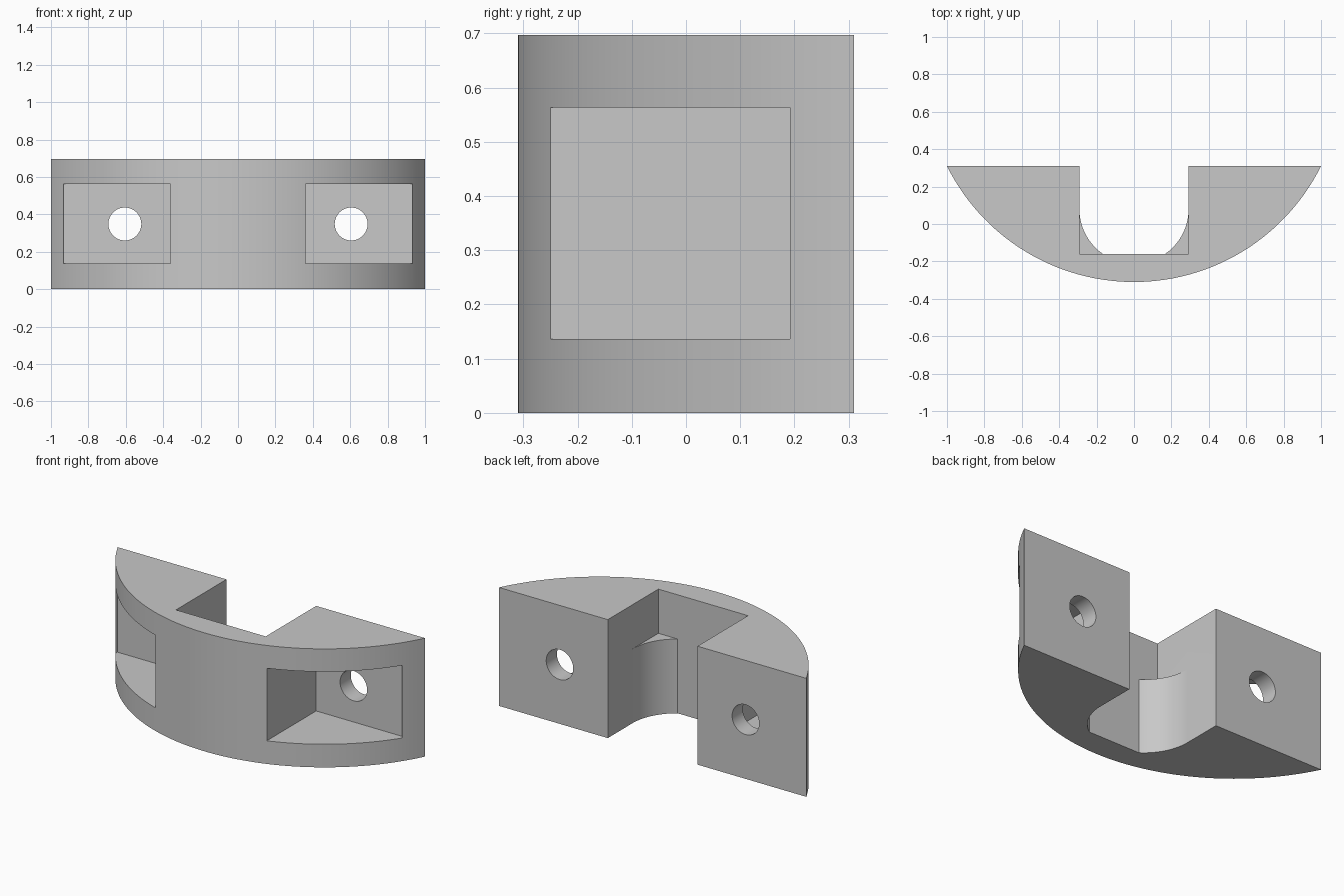
import bpy
import bmesh
from math import sin, cos, asin, pi, hypot

cube = bpy.data.objects.get("Cube")
if cube:
    bpy.data.objects.remove(cube, do_unlink=True)

HEIGHT = 0.697
BACK, FRONT = 0.31, -0.31
SLOT_HALF, SLOT_FLOOR = 0.292, -0.16

grey = bpy.data.materials.new("light grey")
grey.use_nodes = True
colour = (0.58, 0.58, 0.58, 1)
grey.diffuse_color = colour
grey.node_tree.nodes["Principled BSDF"].inputs["Base Color"].default_value = colour


def prism(name, outline, z0, z1):
    """Extrude a plan outline from z0 up to z1."""
    bm = bmesh.new()
    face = bm.faces.new([bm.verts.new((x, y, z0)) for x, y in outline])
    top = bmesh.ops.extrude_face_region(bm, geom=[face])["geom"]
    verts = [v for v in top if isinstance(v, bmesh.types.BMVert)]
    bmesh.ops.translate(bm, verts=verts, vec=(0, 0, z1 - z0))
    bmesh.ops.recalc_face_normals(bm, faces=bm.faces)
    mesh = bpy.data.meshes.new(name)
    bm.to_mesh(mesh)
    bm.free()
    mesh.materials.append(grey)
    obj = bpy.data.objects.new(name, mesh)
    bpy.context.collection.objects.link(obj)
    return obj


def box(name, x0, x1, y0, y1, z0, z1):
    return prism(name, [(x0, y0), (x1, y0), (x1, y1), (x0, y1)], z0, z1)


def cut(body, cutter):
    """Subtract the cutter from the body, then discard it."""
    cutter.hide_render = True
    mod = body.modifiers.new(cutter.name, 'BOOLEAN')
    mod.operation = 'DIFFERENCE'
    mod.solver = 'EXACT'
    mod.object = cutter
    bpy.context.view_layer.objects.active = body
    bpy.ops.object.modifier_apply(modifier=mod.name)
    bpy.data.objects.remove(cutter, do_unlink=True)


# Body: circular segment with a flat back
depth = BACK - FRONT
radius = (1 + depth * depth) / (2 * depth)
centre_y = FRONT + radius
half_angle = asin(1 / radius)
steps = 96
arc = []
for i in range(steps + 1):
    a = half_angle * (2 * i / steps - 1)
    arc.append((radius * sin(a), centre_y - radius * cos(a)))
body = prism("curved_bracket", arc, 0, HEIGHT)

# Square upper slot
LEDGE = 0.437
cut(body, box("upper_slot", -SLOT_HALF, SLOT_HALF, SLOT_FLOOR, 0.6, LEDGE, 1))

# Lower slot: round bottom cut off flat at the slot floor
round_y = 0.08
flat_angle = asin((round_y - SLOT_FLOOR) / SLOT_HALF)
right_curve = [(SLOT_HALF * cos(flat_angle * i / 20),
                round_y - SLOT_HALF * sin(flat_angle * i / 20)) for i in range(21)]
outline = [(SLOT_HALF, 0.6)] + right_curve
outline += [(-x, y) for x, y in reversed(outline)]
cut(body, prism("lower_slot", outline, -0.2, 0.55))

# Front pockets and bolt holes, one on each side
for side, sign in (("right", -1), ("left", 1)):
    x0, x1 = sorted((sign * 0.362, sign * 0.932))
    cut(body, box(side + "_pocket", x0, x1, -0.6, 0.21, 0.136, 0.563))
    bpy.ops.mesh.primitive_cylinder_add(
        vertices=48, radius=0.088, depth=0.4,
        location=(sign * 0.605, 0.3, HEIGHT / 2), rotation=(pi / 2, 0, 0))
    hole = bpy.context.object
    hole.name = side + "_bolt_hole"
    hole.data.materials.append(grey)
    cut(body, hole)

# Smooth the curved walls, keep the edges crisp
bpy.ops.object.select_all(action='DESELECT')
body.select_set(True)
bpy.context.view_layer.objects.active = body
bpy.ops.object.shade_smooth_by_angle(angle=pi / 6)
